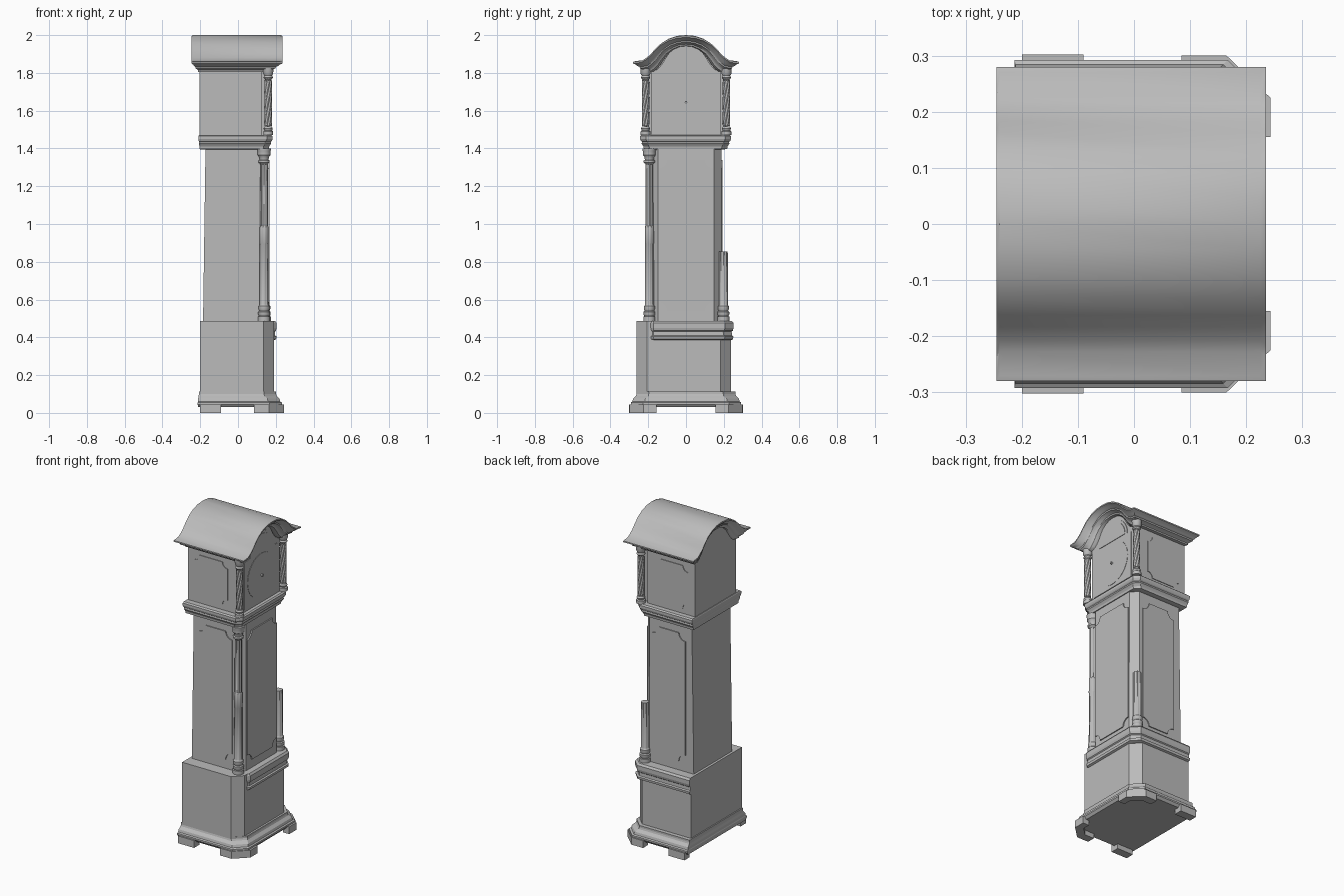
import bpy, bmesh, math

if "Cube" in bpy.data.objects:
    bpy.data.objects.remove(bpy.data.objects["Cube"])

grey = bpy.data.materials.new("plain grey")
grey.diffuse_color = (0.5, 0.5, 0.5, 1)
grey.use_nodes = True
grey.node_tree.nodes["Principled BSDF"].inputs["Base Color"].default_value = grey.diffuse_color


def finish(name, bm, smooth=False):
    bmesh.ops.recalc_face_normals(bm, faces=bm.faces)
    me = bpy.data.meshes.new(name)
    bm.to_mesh(me)
    bm.free()
    me.materials.append(grey)
    ob = bpy.data.objects.new(name, me)
    bpy.context.collection.objects.link(ob)
    if smooth:
        bpy.context.view_layer.objects.active = ob
        ob.select_set(True)
        bpy.ops.object.shade_smooth_by_angle(angle=math.radians(35))
        ob.select_set(False)
    return ob


def loft(name, rings, smooth=False, caps=(True, True)):
    """Skin a stack of closed rings of 3D points."""
    bm = bmesh.new()
    vs = [[bm.verts.new(p) for p in r] for r in rings]
    n = len(vs[0])
    for a, b in zip(vs, vs[1:]):
        for i in range(n):
            j = (i + 1) % n
            bm.faces.new((a[i], a[j], b[j], b[i]))
    if caps[0]:
        bm.faces.new(vs[0])
    if caps[1]:
        bm.faces.new(vs[-1])
    return finish(name, bm, smooth)


def cut_box(z, x0, x1, y0, y1, c):
    """Plan outline with the two front (+x) corners cut off."""
    return [(x0, y0, z), (x1 - c, y0, z), (x1, y0 + c, z),
            (x1, y1 - c, z), (x1 - c, y1, z), (x0, y1, z)]


def plate(name, pts, axis, a, b):
    """Extrude a 2D outline along one axis from a to b."""
    f = {'x': lambda u, v, d: (d, u, v), 'y': lambda u, v, d: (u, d, v),
         'z': lambda u, v, d: (u, v, d)}[axis]
    return loft(name, [[f(u, v, d) for u, v in pts] for d in (a, b)])


def notched(u0, u1, v0, v1, r):
    """Panel outline with scooped corners."""
    pts = []
    for cu, cv, start in ((u0, v0, 90), (u1, v0, 180), (u1, v1, 270), (u0, v1, 360)):
        for k in range(6):
            t = math.radians(start - 18 * k)
            pts.append((cu + r * math.cos(t), cv + r * math.sin(t)))
    return pts


def column(name, x, y, prof, twist=0.0, segs=32):
    """Lathe; each profile entry is (z, radius, flute depth)."""
    rings = []
    for z, r, fl in prof:
        ring = []
        for j in range(segs):
            t = 2 * math.pi * j / segs + (twist * z if fl else 0)
            rr = r * (1 - fl * (j % 4 > 1))
            ring.append((x + rr * math.cos(t), y + rr * math.sin(t), z))
        rings.append(ring)
    return loft(name, rings, True)


# Feet
for s, side in ((-1, "left"), (1, "right")):
    plate("back_foot_" + side, [(-.20, s * .25), (-.09, s * .25), (-.09, s * .302), (-.20, s * .302)], 'z', 0, .045)
    plate("front_foot_" + side, [(.085, s * .25), (.085, s * .3), (.165, s * .3), (.243, s * .225),
                                 (.243, s * .155), (.20, s * .155), (.20, s * .2), (.15, s * .25)], 'z', 0, .045)

# Flared skirt
loft("skirt", [cut_box(z, -.205 - o * .2, .19 + o, -.25 - o, .25 + o, .065)
               for z, o in ((.03, .03), (.045, .042), (.055, .042), (.06, .034), (.075, .03),
                            (.09, .015), (.10, .012), (.112, .012), (.112, 0))])

# Base box, slightly off centre
loft("base_box", [cut_box(z, -.20, .19, -.262, .237, .055) for z in (.10, .487)])

# Moulding on the front and right side of the base
loft("base_moulding", [cut_box(z, -.20, .19 + o, -.217 if o else -.21, .237 + o, .045)
                       for z, o in ((.385, 0), (.39, .012), (.405, .014), (.41, .006), (.43, .005),
                                    (.435, .011), (.45, .015), (.475, .015), (.487, .006))])

# Trunk
loft("trunk", [cut_box(.485, -.185, .16, -.188, .188, .04), cut_box(1.40, -.172, .158, -.188, .188, .04)])
plate("trunk_door", notched(-.145, .145, .54, 1.34, .045), 'x', .15, .166)
for s, side in ((-1, "left"), (1, "right")):
    plate("trunk_side_panel_" + side, notched(-.13, .095, .545, 1.34, .045), 'y', s * .18, s * .194)

# Trunk columns: the right one is broken off short
foot = [(.487, .032, 0), (.51, .032, 0), (.512, .026, 0), (.52, .031, 0), (.535, .031, 0),
        (.54, .025, 0), (.55, .029, 0), (.565, .029, 0), (.57, .024, 0), (.575, .024, .12)]
top = [(.895, .023, .12), (.9, .024, 0), (.985, .023, 0), (.99, .021, .12), (1.315, .02, .12),
       (1.32, .022, 0), (1.325, .03, 0), (1.335, .03, 0), (1.34, .024, 0), (1.355, .026, 0),
       (1.365, .034, 0), (1.385, .034, 0), (1.39, .036, 0), (1.40, .036, 0)]
column("trunk_column_left", .138, -.194, foot + top)
column("trunk_column_right", .142, .198, foot + [(.855, .023, .12)])

# Moulding between trunk and hood
loft("waist_moulding", [cut_box(z, -.198 - o * .3, .145 + o, -.205 - o, .20 + o, .03)
                        for z, o in ((1.395, 0), (1.397, .018), (1.41, .02), (1.42, .026), (1.425, .03),
                                     (1.435, .028), (1.44, .034), (1.45, .038), (1.465, .038), (1.472, .03))])

# Arched roof with stepped cornice below it
half = [(.28, 1.862), (.236, 1.867), (.215, 1.88), (.19, 1.90), (.168, 1.925),
        (.135, 1.957), (.095, 1.981), (.048, 1.996)]
arch = [(-y, z) for y, z in half] + [(0, 2.0)] + [(y, z) for y, z in reversed(half)]


def arch_ring(front, back, inset, drop):
    k = (.28 - inset) / .28
    c = [(y * k, z - drop) for y, z in arch]
    return [(front, y, z) for y, z in c] + [(back, y, z) for y, z in reversed(c)]


rings = [arch_ring(.235 - i, -.245 + i * .55, i, d) for i, d in
         ((.01, 0), (0, .004), (0, .012), (.008, .016), (.014, .018), (.024, .026),
          (.034, .030), (.036, .038), (.048, .042), (.06, .048), (.062, .056), (.08, .058))]
bm = bmesh.new()
vs = [[bm.verts.new(p) for p in r] for r in rings]
n, m = len(vs[0]), len(arch)
for a, b in zip(vs, vs[1:]):
    for i in range(n):
        bm.faces.new((a[i], a[(i + 1) % n], b[(i + 1) % n], b[i]))
for i in range(m - 1):  # roof top
    for r in (vs[0], vs[-1]):
        bm.faces.new((r[i], r[i + 1], r[n - 2 - i], r[n - 1 - i]))
finish("roof_and_cornice", bm, True)


# Hood body with arched top, narrower at the front for the columns
def hood_outline(w, drop):
    k = w / .28
    return [(w, 1.47)] + [(y * k, z - drop) for y, z in reversed(arch)] + [(-w, 1.47)]


plate("hood_body", hood_outline(.20, .045), 'x', -.203, .125)
plate("hood_front", hood_outline(.183, .05), 'x', .12, .155)


def arc(r, cz, a0, a1, k):
    return [(r * math.cos(math.radians(a0 + (a1 - a0) * i / k)),
             cz + r * math.sin(math.radians(a0 + (a1 - a0) * i / k))) for i in range(k + 1)]


# Dial: arched door plate, lunette, ring and hub
plate("hood_door", [(-.165, 1.49), (.165, 1.49), (.165, 1.78)] + arc(.13, 1.785, 0, 180, 24) + [(-.165, 1.78)],
      'x', .15, .159)
plate("dial_lunette", arc(.113, 1.787, 0, 180, 24), 'x', .155, .162)
plate("dial_disc", arc(.135, 1.645, 0, 352.5, 47), 'x', .155, .161)
plate("dial_hub", arc(.007, 1.645, 0, 330, 11), 'x', .155, .172)

# Hood side panels and twisted corner columns
for s, side in ((-1, "left"), (1, "right")):
    plate("hood_side_panel_" + side, notched(-.155, .07, 1.505, 1.77, .035), 'y', s * .19, s * .204)
    prof = [(1.47, .026, 0), (1.49, .026, 0), (1.495, .02, 0), (1.505, .024, 0), (1.515, .019, 0)]
    prof += [(1.52 + .01 * i, .02, .15) for i in range(25)]
    prof += [(1.768, .02, 0), (1.775, .025, 0), (1.785, .02, 0), (1.795, .026, 0), (1.825, .028, 0)]
    column("hood_column_" + side, .16, s * .214, prof, twist=10)
